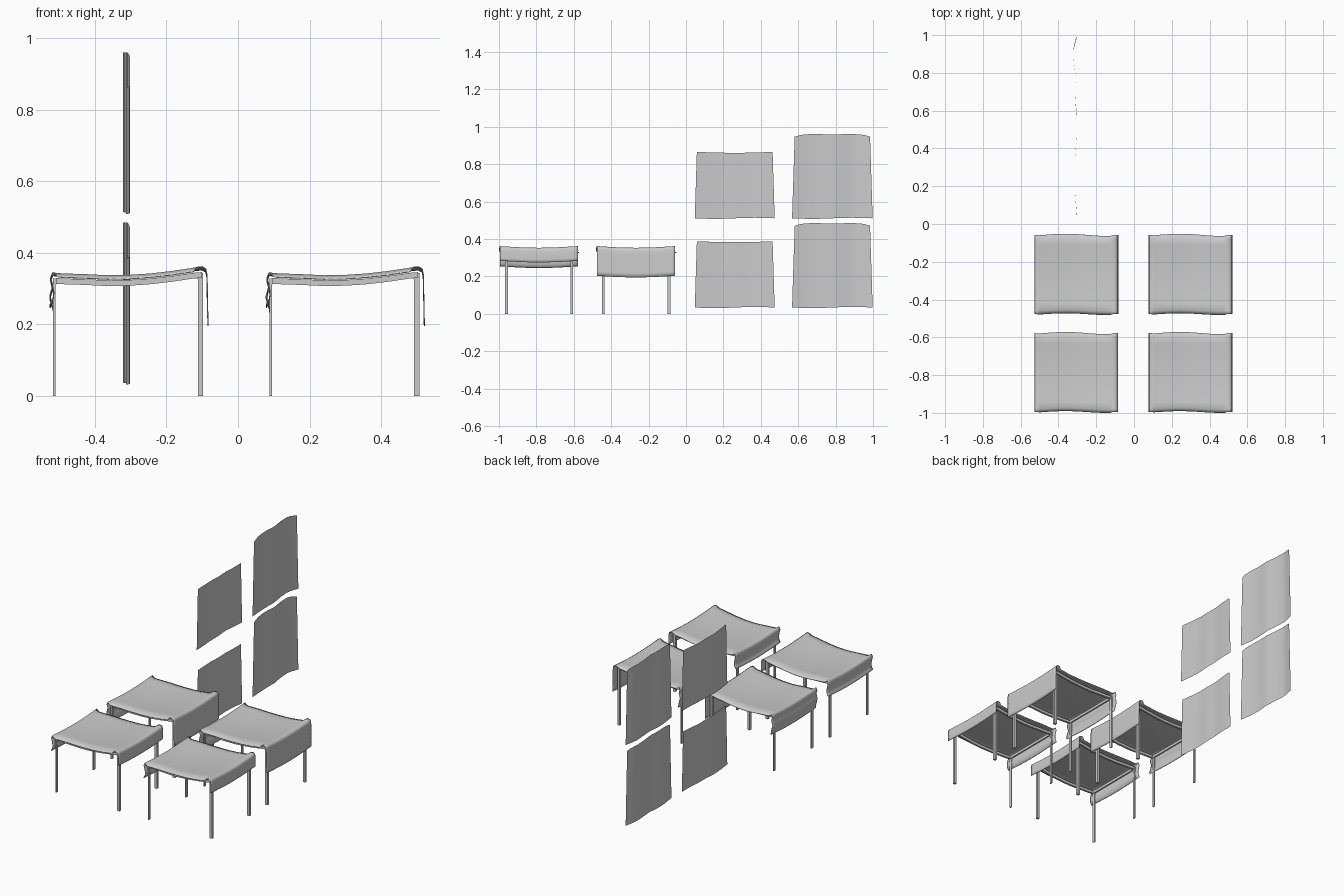
import bpy, math

cube = bpy.data.objects.get("Cube")
if cube:
    bpy.data.objects.remove(cube)

grey = bpy.data.materials.new("light_grey_cloth")
grey.use_nodes = True
shade = (0.6, 0.6, 0.6, 1)
grey.diffuse_color = shade
grey.node_tree.nodes["Principled BSDF"].inputs["Base Color"].default_value = shade


def make_object(name, verts, faces, smooth=True):
    mesh = bpy.data.meshes.new(name)
    mesh.from_pydata(verts, [], faces)
    mesh.materials.append(grey)
    for poly in mesh.polygons:
        poly.use_smooth = smooth
    obj = bpy.data.objects.new(name, mesh)
    bpy.context.collection.objects.link(obj)
    return obj


def grid(name, rows, cols, point, smooth=True):
    """Surface from a function of u and v, both running 0 to 1."""
    verts = [point(i / rows, j / cols) for i in range(rows + 1) for j in range(cols + 1)]
    n = cols + 1
    faces = [(i * n + j, (i + 1) * n + j, (i + 1) * n + j + 1, i * n + j + 1)
             for i in range(rows) for j in range(cols)]
    return make_object(name, verts, faces, smooth)


def box(name, lo, hi):
    verts = [(x, y, z) for x in (lo[0], hi[0]) for y in (lo[1], hi[1]) for z in (lo[2], hi[2])]
    faces = [(0, 1, 3, 2), (4, 6, 7, 5), (0, 4, 5, 1), (2, 3, 7, 6), (0, 2, 6, 4), (1, 5, 7, 3)]
    return make_object(name, verts, faces, False)


def sample(path, t):
    """Point at fraction t along a list of 2D points."""
    f = t * (len(path) - 1)
    i = min(int(f), len(path) - 2)
    f -= i
    return [a + (b - a) * f for a, b in zip(path[i], path[i + 1])]


# Canopy profile: offset from the stall centre in x, and height
TOP = [(-.213, .345), (-.18, .343), (-.12, .341), (-.06, .338), (0, .339),
       (.06, .343), (.12, .350), (.18, .359), (.205, .361)]
SHORT_LEFT = [(-.221, .255), (-.212, .272), (-.210, .29), (-.214, .31), (-.219, .33)]
LONG_LEFT = [(-.209, .225), (-.212, .25), (-.221, .28), (-.213, .31), (-.219, .33)]
SHORT_RIGHT = [(.215, .355), (.218, .34), (.219, .315), (.219, .284)]
LONG_RIGHT = [(.215, .355), (.218, .34), (.219, .3), (.220, .25), (.221, .204)]


def rail_height(x):
    for (x0, z0), (x1, z1) in zip(TOP, TOP[1:]):
        if x <= x1:
            return z0 + (z1 - z0) * (x - x0) / (x1 - x0) - .007
    return TOP[-1][1] - .007


def stall(cx, y0, y1, left, right, tag):
    path = left + TOP + right
    wide = y1 - y0

    # Draped cloth with a gentle sag and softly rolled hems
    def cloth(u, v):
        x, z = sample(path, u)
        sag = -.009 * math.sin(math.pi * v)
        edge = max(0, abs(v - .5) - .42) / .08
        on_top = 1 if -.2 < x < .19 else 0
        wave = .006 * math.cos(x * 14 + .8) * on_top
        y = y0 + wide * v + wave * (1 if v > .5 else .8) * abs(2 * v - 1) ** 4
        return (cx + x, y, z + sag - .012 * edge * on_top)
    steps = (len(path) - 1) * 2
    obj = grid("canopy_" + tag, steps, 24, cloth)
    mod = obj.modifiers.new("cloth_thickness", "SOLIDIFY")
    mod.thickness = .003
    mod.offset = 0

    # Curved rails along the front and back, straight rails at the ends
    front, back = y0 + .028, y1 - .035
    for name, y in (("front_rail_", front), ("back_rail_", back)):
        xs = [-.204 + .408 * i / 16 for i in range(17)]
        verts = [(cx + x, yy, rail_height(x) - d)
                 for x in xs for yy, d in ((y - .006, .008), (y + .006, .008), (y + .006, .024), (y - .006, .024))]
        faces = [(4 * i + k, 4 * i + (k + 1) % 4, 4 * i + 4 + (k + 1) % 4, 4 * i + 4 + k)
                 for i in range(16) for k in range(4)]
        faces += [(3, 2, 1, 0), (64, 65, 66, 67)]
        make_object(name + tag, verts, faces, False)
    for name, x, half in (("left_rail_", .197, .006), ("right_rail_", -.207, .004)):
        z = rail_height(x) - .01
        box(name + tag, (cx + x - half, front, z - .016), (cx + x + half, back, z))

    # Four posts, sturdier on the taller end
    for x, half in ((.2, .0075), (-.209, .0035)):
        for n, y in (("front", front + .007), ("back", back + .002)):
            side = "left" if x > 0 else "right"
            box(f"{n}_{side}_post_{tag}", (cx + x - half, y - .0075, 0),
                (cx + x + half, y + .0075, rail_height(x) - .01))


for side, cx in (("right", -.305), ("left", .3)):
    stall(cx, -.995, -.578, SHORT_LEFT, SHORT_RIGHT, "front_" + side)
    stall(cx, -.477, -.058, LONG_LEFT, LONG_RIGHT, "back_" + side)


# Hanging sheets: wavy, slightly narrower at the top
def sheet(name, y0, y1, z0, z1, bend, rounded):
    def point(u, v):
        inset = .011 * v if not rounded else .014 * v
        y = y0 + inset + (y1 - y0 - 2 * inset) * u
        x, _ = sample(bend, u)
        top = z1 - .005 * math.sin(math.pi * u)
        bottom = z0 - .003 * math.sin(2 * math.pi * u)
        if rounded:
            top -= .018 * abs(2 * u - 1) ** 5
        return (x, y, bottom + (top - bottom) * v)
    grid(name, 16, 6, point)


NARROW = [(-.303, 0), (-.309, 0), (-.314, 0), (-.311, 0), (-.314, 0), (-.308, 0), (-.305, 0)]
WIDE = [(-.302, 0), (-.310, 0), (-.313, 0), (-.309, 0), (-.318, 0), (-.322, 0), (-.304, 0)]
for level, z0, zn, zw in (("lower", .034, .388, .489), ("upper", .511, .866, .965)):
    sheet("narrow_sheet_" + level, .047, .474, z0, zn, NARROW, False)
    sheet("wide_sheet_" + level, .567, .998, z0, zw, WIDE, True)
